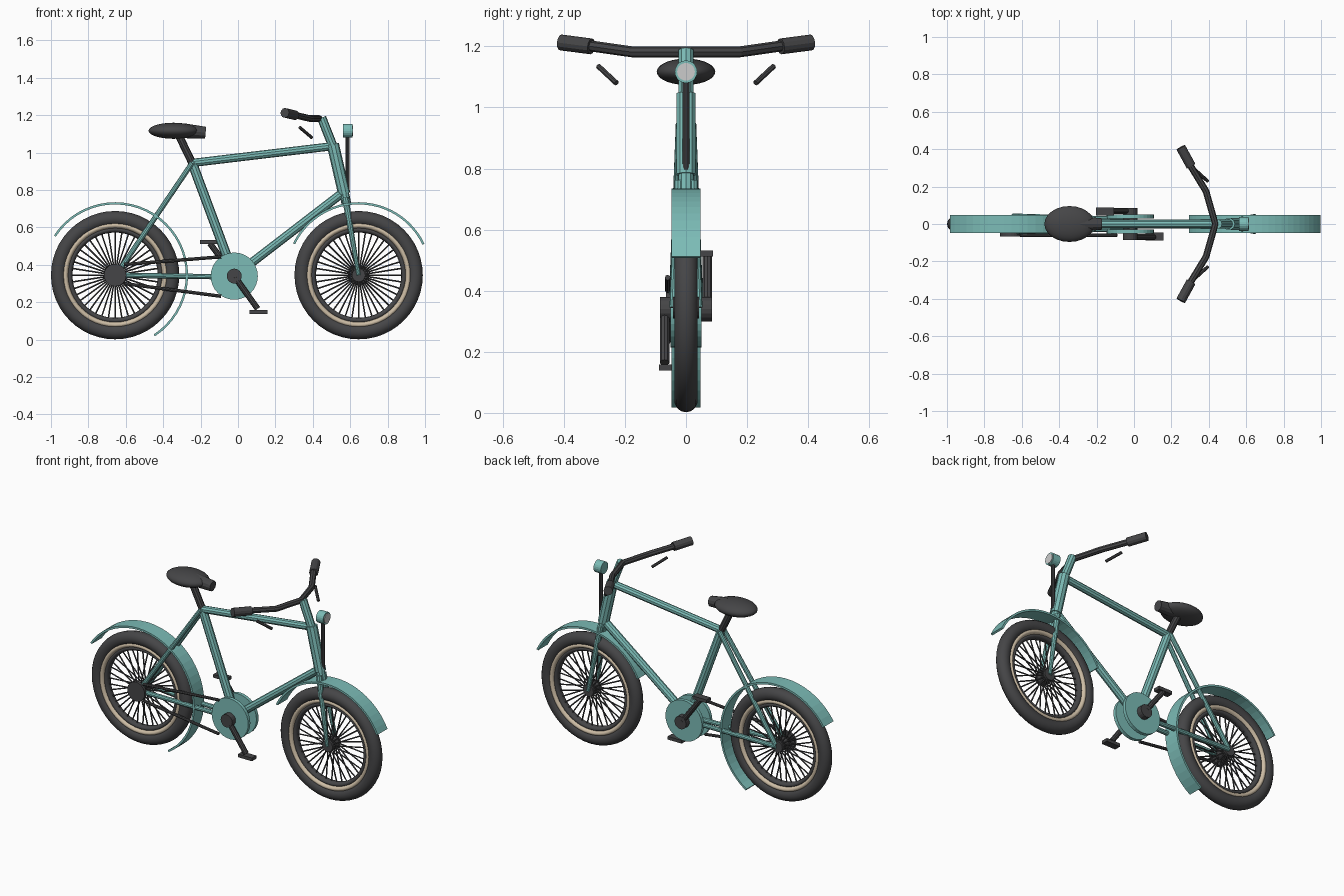
import bpy, bmesh, math
from mathutils import Vector, Matrix

if "Cube" in bpy.data.objects:
    bpy.data.objects.remove(bpy.data.objects["Cube"])


def mat(name, c):
    m = bpy.data.materials.new(name)
    m.diffuse_color = (*c, 1)
    m.use_nodes = True
    m.node_tree.nodes["Principled BSDF"].inputs["Base Color"].default_value = m.diffuse_color
    return m


TEAL = mat("teal_paint", (0.2, 0.5, 0.47))
DARK = mat("dark_rubber", (0.06, 0.06, 0.063))
CREAM = mat("cream_wall", (0.6, 0.5, 0.37))
LENS = mat("lens", (0.6, 0.6, 0.6))


def finish(name, bm, m, smooth=False):
    bmesh.ops.recalc_face_normals(bm, faces=bm.faces)
    me = bpy.data.meshes.new(name)
    bm.to_mesh(me)
    bm.free()
    me.materials.append(m)
    if smooth:
        for p in me.polygons:
            p.use_smooth = True
    ob = bpy.data.objects.new(name, me)
    bpy.context.collection.objects.link(ob)
    return ob


def add_tube(bm, a, b, r1, r2, n):
    a, b = Vector(a), Vector(b)
    d = b - a
    M = Matrix.Translation((a + b) / 2) @ d.to_track_quat('Z', 'Y').to_matrix().to_4x4()
    bmesh.ops.create_cone(bm, cap_ends=True, segments=n, radius1=r1, radius2=r2,
                          depth=d.length, matrix=M)


def tube(name, a, b, r, m=TEAL, r2=None, n=10):
    bm = bmesh.new()
    add_tube(bm, a, b, r, r if r2 is None else r2, n)
    return finish(name, bm, m)


def pair(name, a, b, r, m=TEAL, r2=None, n=10):
    for side, s in (("left", 1), ("right", -1)):
        tube(f"{side}_{name}", (a[0], a[1] * s, a[2]), (b[0], b[1] * s, b[2]), r, m, r2, n)


def box(name, c, size, m):
    bm = bmesh.new()
    bmesh.ops.create_cube(bm, size=1, matrix=Matrix.Translation(c) @ Matrix.Diagonal((*size, 1)))
    return finish(name, bm, m)


def sweep(name, centre, profile, m, a0=0, a1=360, n=48, smooth=True):
    """Revolve a closed (radius, y) profile around the y axis."""
    bm = bmesh.new()
    full = a1 - a0 == 360
    rings = []
    for i in range(n if full else n + 1):
        a = math.radians(a0 + (a1 - a0) * i / n)
        rings.append([bm.verts.new((centre[0] + r * math.cos(a), y, centre[1] + r * math.sin(a)))
                      for r, y in profile])
    k = len(profile)
    for i in range(n):
        p, q = rings[i], rings[(i + 1) % len(rings)]
        for j in range(k):
            bm.faces.new((p[j], p[(j + 1) % k], q[(j + 1) % k], q[j]))
    if not full:
        bm.faces.new(rings[0])
        bm.faces.new(rings[-1])
    return finish(name, bm, m, smooth)


def oval(r, a, b, n=14):
    return [(r + a * math.cos(2 * math.pi * i / n), b * math.sin(2 * math.pi * i / n))
            for i in range(n)]


# Wheels
HZ = 0.345
REAR, FRONT = (-0.657, HZ), (0.645, HZ)
for pre, c in (("rear", REAR), ("front", FRONT)):
    sweep(pre + "_tyre", c, oval(0.303, 0.04, 0.039), DARK)
    sweep(pre + "_whitewall", c, oval(0.266, 0.018, 0.034), CREAM)
    sweep(pre + "_rim", c, oval(0.243, 0.015, 0.024, 10), DARK)
    tube(pre + "_hub", (c[0], -0.042, HZ), (c[0], 0.042, HZ), 0.036, DARK, n=16)
    bm = bmesh.new()
    for i in range(40):
        a = 2 * math.pi * i / 40
        u = Vector((math.cos(a), 0, math.sin(a)))
        o = Vector((c[0], 0, HZ))
        add_tube(bm, o + u * 0.03 + Vector((0, 0.028 * (-1) ** i, 0)), o + u * 0.235,
                 0.0042, 0.0042, 6)
    finish(pre + "_spokes", bm, DARK)

# Mudguards
band = [(0.378, -0.048), (0.39, -0.048), (0.39, 0.048), (0.378, 0.048)]
sweep("rear_mudguard", REAR, band, TEAL, -57, 147, 32, False)
sweep("front_mudguard", FRONT, band, TEAL, 25.5, 154, 24, False)

# Frame
BB, ST, HT, HB = (-0.02, 0, 0.34), (-0.245, 0, 0.945), (0.507, 0, 1.045), (0.568, 0, 0.78)
tube("seat_tube", BB, ST, 0.026)
tube("top_tube", ST, (0.51, 0, 1.035), 0.022)
tube("down_tube", BB, (0.565, 0, 0.79), 0.024)
tube("head_tube", HT, HB, 0.033)
tube("steerer", HB, (0.58, 0, 0.725), 0.026)
pair("fork_leg", (0.573, 0.02, 0.76), (0.645, 0.043, HZ), 0.019, r2=0.011)
pair("seat_stay", (-0.245, 0.02, 0.945), (-0.645, 0.043, 0.355), 0.014)
pair("chain_stay", (-0.02, 0.025, 0.335), (-0.65, 0.043, 0.345), 0.014)

# Drivetrain
pair("chain_disc", (-0.02, 0.03, 0.34), (-0.02, 0.051, 0.34), 0.126, n=32)
tube("crank_axle", (-0.02, -0.085, 0.34), (-0.02, 0.085, 0.34), 0.04, DARK, n=16)
tube("rear_sprocket", (-0.657, -0.066, HZ), (-0.657, -0.048, HZ), 0.06, DARK, n=24)
tube("upper_chain", (-0.61, -0.06, 0.402), (-0.09, -0.06, 0.443), 0.009, DARK, n=8)
tube("lower_chain", (-0.61, -0.06, 0.3), (-0.09, -0.06, 0.232), 0.009, DARK, n=8)
tube("right_crank", (-0.02, -0.07, 0.34), (0.105, -0.07, 0.165), 0.016, DARK)
tube("left_crank", (-0.02, 0.07, 0.34), (-0.15, 0.07, 0.515), 0.016, DARK)
box("right_pedal", (0.11, -0.067, 0.148), (0.096, 0.042, 0.02), DARK)
box("left_pedal", (-0.155, 0.067, 0.522), (0.096, 0.042, 0.02), DARK)

# Saddle
tube("seat_post", ST, (-0.32, 0, 1.1), 0.021, DARK)
bm = bmesh.new()
bmesh.ops.create_uvsphere(bm, u_segments=24, v_segments=14, radius=1,
                          matrix=Matrix.Translation((-0.345, 0, 1.117))
                          @ Matrix.Diagonal((0.134, 0.096, 0.043, 1)))
finish("seat", bm, DARK, True)
tube("seat_nose", (-0.29, 0, 1.117), (-0.173, 0, 1.107), 0.04, DARK, r2=0.031, n=12)

# Handlebar, grips and brake levers
tube("stem", (0.507, 0, 1.035), (0.447, 0, 1.187), 0.025)
side = [(0.435, 0, 1.182), (0.385, 0.175, 1.182), (0.3, 0.315, 1.202)]
cu = bpy.data.curves.new("handlebar", 'CURVE')
cu.dimensions = '3D'
cu.bevel_depth = 0.018
cu.bevel_resolution = 2
cu.use_fill_caps = True
path = [(x, -y, z) for x, y, z in side[:0:-1]] + side
sp = cu.splines.new('POLY')
sp.points.add(len(path) - 1)
for p, co in zip(sp.points, path):
    p.co = (*co, 1)
sp.use_smooth = False
cu.materials.append(DARK)
bpy.context.collection.objects.link(bpy.data.objects.new("handlebar", cu))
pair("grip", (0.305, 0.31, 1.2), (0.25, 0.41, 1.213), 0.026, DARK, n=12)
pair("brake_lever", (0.33, 0.287, 1.135), (0.395, 0.228, 1.08), 0.009, DARK, n=8)

# Headlamp
tube("lamp_bracket", (0.586, 0, 0.79), (0.586, 0, 1.09), 0.012, DARK)
tube("headlamp", (0.562, 0, 1.117), (0.612, 0, 1.117), 0.037, n=20)
tube("headlamp_lens", (0.6, 0, 1.117), (0.616, 0, 1.117), 0.029, LENS, n=20)
